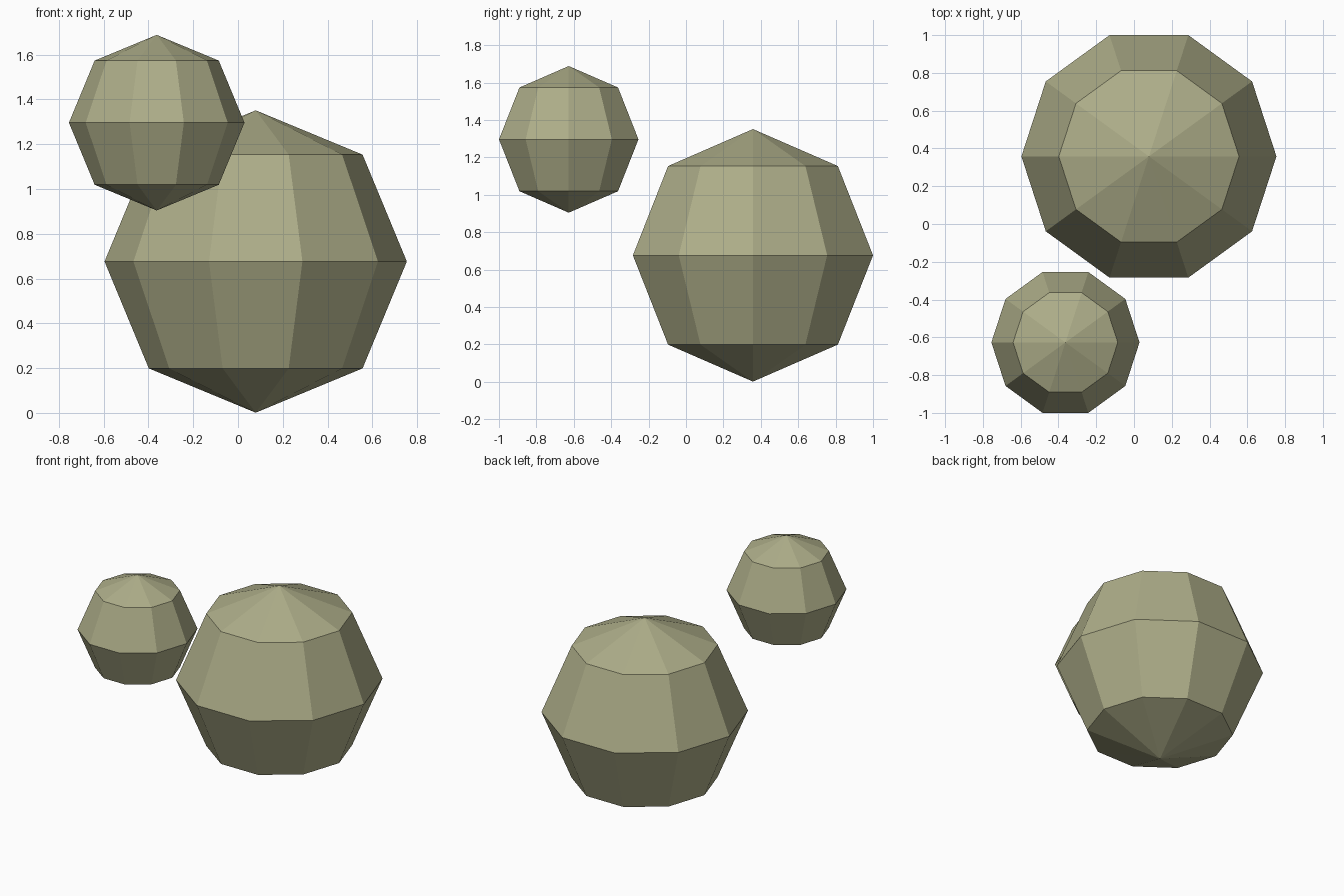
import bpy, bmesh
from math import sin, cos, pi

if "Cube" in bpy.data.objects:
    bpy.data.objects.remove(bpy.data.objects["Cube"])

olive = bpy.data.materials.new("olive")
olive.diffuse_color = (0.42, 0.42, 0.25, 1)
olive.use_nodes = True
olive.node_tree.nodes["Principled BSDF"].inputs["Base Color"].default_value = olive.diffuse_color


def faceted_ball(name, centre, radius, sides=10, rings=4):
    """Spin a half-circle profile, starting on the x axis, into a low-poly ball."""
    bm = bmesh.new()
    profile = [bm.verts.new((radius * sin(pi * i / rings), 0, radius * cos(pi * i / rings)))
               for i in range(rings + 1)]
    edges = [bm.edges.new(pair) for pair in zip(profile, profile[1:])]
    bmesh.ops.spin(bm, geom=profile + edges, cent=(0, 0, 0), axis=(0, 0, 1),
                   angle=2 * pi, steps=sides)
    bmesh.ops.remove_doubles(bm, verts=bm.verts[:], dist=0.001)
    bmesh.ops.recalc_face_normals(bm, faces=bm.faces[:])
    mesh = bpy.data.meshes.new(name)
    bm.to_mesh(mesh)
    bm.free()
    mesh.materials.append(olive)
    obj = bpy.data.objects.new(name, mesh)
    obj.location = centre
    bpy.context.collection.objects.link(obj)
    return obj


# Large ball resting on the ground, small ball floating in front
faceted_ball("large_ball", (0.079, 0.358, 0.676), 0.675)
faceted_ball("small_ball", (-0.363, -0.627, 1.296), 0.392)
